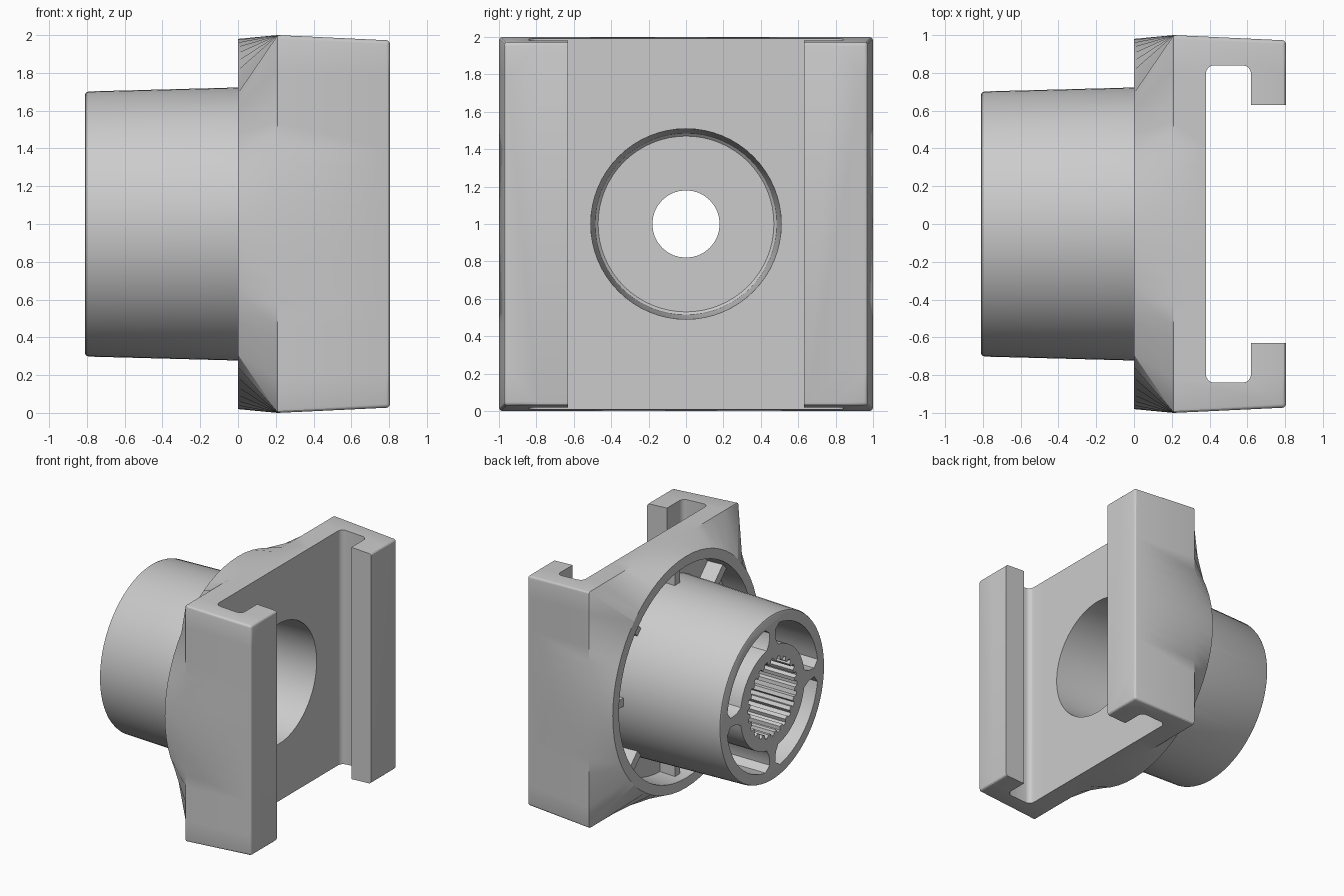
import bpy, bmesh
from math import pi, cos, sin

if "Cube" in bpy.data.objects:
    bpy.data.objects.remove(bpy.data.objects["Cube"])

grey = bpy.data.materials.new("plain grey")
grey.use_nodes = True
grey.diffuse_color = (0.6, 0.6, 0.6, 1)
grey.node_tree.nodes["Principled BSDF"].inputs["Base Color"].default_value = (0.6, 0.6, 0.6, 1)


def circle(r, n=64):
    return [(r * cos(2 * pi * i / n), r * sin(2 * pi * i / n)) for i in range(n)]


def square(half, n=64):
    return [(half * c / max(abs(c), abs(s)), half * s / max(abs(c), abs(s))) for c, s in circle(1, n)]


def finish(name, bm):
    bmesh.ops.recalc_face_normals(bm, faces=bm.faces)
    mesh = bpy.data.meshes.new(name)
    bm.to_mesh(mesh)
    bm.free()
    mesh.materials.append(grey)
    obj = bpy.data.objects.new(name, mesh)
    bpy.context.collection.objects.link(obj)
    return obj


def loft(sections):
    """Solid through (x, outline) sections, outlines in y/z about the main axis."""
    bm = bmesh.new()
    rings = [[bm.verts.new((x, y, z + 1)) for y, z in pts] for x, pts in sections]
    n = len(rings[0])
    for a, b in zip(rings, rings[1:]):
        for i in range(n):
            j = (i + 1) % n
            bm.faces.new((a[i], a[j], b[j], b[i]))
    bm.faces.new(rings[0])
    bm.faces.new(rings[-1])
    bmesh.ops.recalc_face_normals(bm, faces=bm.faces)
    return bm


def combine(target, tool, operation):
    """Apply a boolean and discard the tool."""
    mod = target.modifiers.new("join", "BOOLEAN")
    mod.operation, mod.solver, mod.object = operation, "EXACT", tool
    bpy.context.view_layer.objects.active = target
    bpy.ops.object.modifier_apply(modifier=mod.name)
    bpy.data.objects.remove(tool)


def cut(target, sections):
    combine(target, finish("cutter", loft(sections)), "DIFFERENCE")


# Square block blending into a round flange
bm = loft([(0, circle(0.98)), (0.21, square(1.0)), (0.805, square(0.972))])
sharp = [e for e in bm.edges
         if min(v.co.x for v in e.verts) > 0.2 and max(v.co.x for v in e.verts) > 0.5
         and e.calc_face_angle() > 1.3]
bmesh.ops.bevel(bm, geom=sharp, offset=0.02, segments=3, profile=0.5, affect="EDGES")
body = finish("slotted_flange_hub", bm)

# T-shaped slot along the height
bm = bmesh.new()
half = [(1.0, 0.63), (0.62, 0.63), (0.62, 0.84), (0.38, 0.84)]
outline = half + [(x, -y) for x, y in reversed(half)]
bottom = bm.faces.new([bm.verts.new((x, y, -0.2)) for x, y in outline])
top = bmesh.ops.extrude_face_region(bm, geom=[bottom])["geom"]
bmesh.ops.translate(bm, vec=(0, 0, 2.4), verts=[v for v in top if isinstance(v, bmesh.types.BMVert)])
edges = [e for e in bm.edges
         if abs(e.verts[0].co.z - e.verts[1].co.z) > 1 and abs(e.verts[0].co.y) > 0.8]
bmesh.ops.bevel(bm, geom=edges, offset=0.045, segments=4, profile=0.5, affect="EDGES")
combine(body, finish("slot_cutter", bm), "DIFFERENCE")

# Ring recess, the tapered sleeve and eight recess ribs
cut(body, [(-0.1, circle(0.9)), (0.22, circle(0.89))])
sleeve = loft([(-0.81, circle(0.685)), (-0.805, circle(0.696)), (-0.79, circle(0.702)), (0.27, circle(0.73))])
combine(body, finish("sleeve", sleeve), "UNION")
for k in range(8):
    c, s = cos(k * pi / 4), sin(k * pi / 4)
    bar = [(r * c - w * s, r * s + w * c)
           for r, w in ((0.66, -0.035), (0.93, -0.035), (0.93, 0.035), (0.66, 0.035))]
    combine(body, finish("rib", loft([(0.08, bar), (0.25, bar)])), "UNION")

# Wide bore from the slot side, then the narrow through hole
cut(body, [(-0.3, circle(0.47)), (-0.285, circle(0.485)), (-0.26, circle(0.49)), (0.5, circle(0.513))])
cut(body, [(-1, circle(0.18, 32)), (0, circle(0.18, 32))])

# Splined socket in the sleeve end
teeth = 24
spline = []
for i in range(teeth):
    for offset, r in ((-0.3, 0.3), (-0.18, 0.33), (0.18, 0.33), (0.3, 0.3)):
        a = 2 * pi * (i + offset) / teeth
        spline.append((r * cos(a), r * sin(a)))
cut(body, [(-1, spline), (-0.4, spline)])

# Four curved pockets between hub and sleeve wall, with rounded corners
for k in range(4):
    mid = (k + 0.5) * pi / 2
    sector = []
    for r, sign in ((0.61, 1), (0.43, -1)):
        span = pi / 4 - 0.04 / r
        for i in range(17):
            a = mid + sign * span * (i / 8 - 1)
            rr = r - sign * (0.05 if i in (0, 16) else 0)
            sector.append((rr * cos(a), rr * sin(a)))
    cut(body, [(-1, sector), (-0.36, sector)])

for o in bpy.context.selected_objects:
    o.select_set(False)
body.select_set(True)
bpy.context.view_layer.objects.active = body
bpy.ops.object.shade_smooth_by_angle(angle=0.5)
